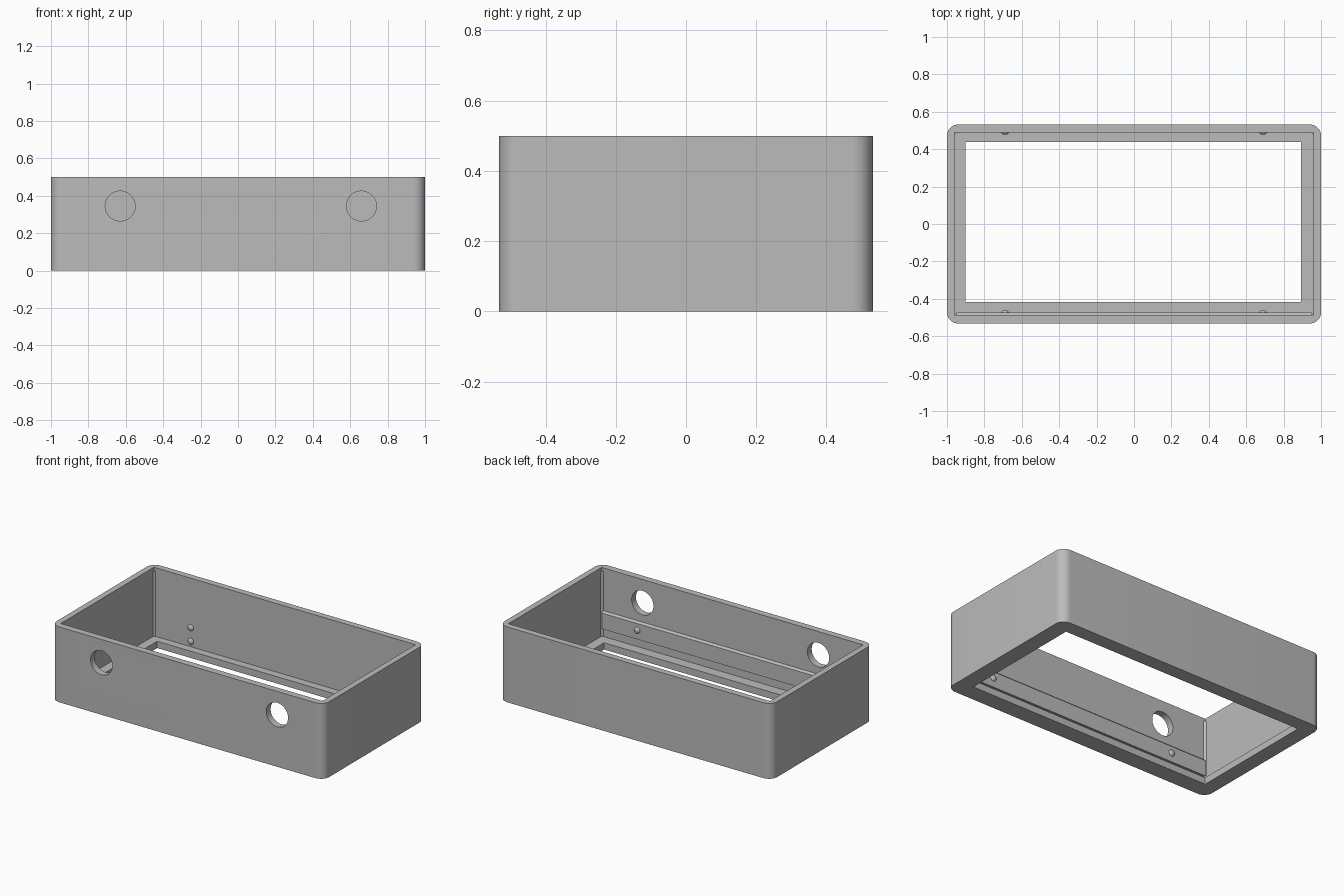
import bpy
import bmesh
from math import pi
from mathutils import Matrix

default = bpy.data.objects.get("Cube")
if default:
    bpy.data.objects.remove(default, do_unlink=True)

HEIGHT, FLOOR = 0.5, 0.045
IN_X, IN_BACK, IN_FRONT = 0.96, 0.49, -0.487
RAIL_FACE = -0.474

grey = bpy.data.materials.new("plain grey")
grey.use_nodes = True
colour = (0.5, 0.5, 0.5, 1)
grey.diffuse_color = colour
grey.node_tree.nodes["Principled BSDF"].inputs["Base Color"].default_value = colour


def make_object(name, bm):
    bmesh.ops.recalc_face_normals(bm, faces=bm.faces)
    mesh = bpy.data.meshes.new(name)
    bm.to_mesh(mesh)
    bm.free()
    mesh.materials.append(grey)
    ob = bpy.data.objects.new(name, mesh)
    bpy.context.collection.objects.link(ob)
    return ob


def activate(ob):
    bpy.ops.object.select_all(action="DESELECT")
    ob.select_set(True)
    bpy.context.view_layer.objects.active = ob


def smooth(ob):
    activate(ob)
    bpy.ops.object.shade_smooth_by_angle(angle=pi / 6)


def box(name, lo, hi, radius=0):
    """Box between two corners, with optional rounded upright edges."""
    bm = bmesh.new()
    bmesh.ops.create_cube(bm, size=1)
    for v in bm.verts:
        v.co = [a if c < 0 else b for c, a, b in zip(v.co, lo, hi)]
    if radius:
        upright = [e for e in bm.edges if abs(e.verts[0].co.z - e.verts[1].co.z) > 0.01]
        bmesh.ops.bevel(bm, geom=upright, offset=radius, segments=10,
                        profile=0.5, affect="EDGES")
    return make_object(name, bm)


def prism(name, profile, axis, start, end):
    """Extrude a 2D profile along x (profile in y, z) or z (profile in x, y)."""
    bm = bmesh.new()
    place = (lambda p, t: (t, *p)) if axis == "x" else (lambda p, t: (*p, t))
    face = bm.faces.new([bm.verts.new(place(p, start)) for p in profile])
    out = bmesh.ops.extrude_face_region(bm, geom=[face])
    moved = [v for v in out["geom"] if isinstance(v, bmesh.types.BMVert)]
    for v in moved:
        v.co["xyz".index(axis)] = end
    return make_object(name, bm)


def cut(target, cutter):
    cutter.hide_render = True
    mod = target.modifiers.new("cut", "BOOLEAN")
    mod.operation = "DIFFERENCE"
    mod.solver = "EXACT"
    mod.object = cutter
    activate(target)
    bpy.ops.object.modifier_apply(modifier=mod.name)
    bpy.data.objects.remove(cutter, do_unlink=True)


# Open tray with rounded corners and a rim around the floor opening
case = box("case", (-1, -0.532, 0), (1, 0.532, HEIGHT), radius=0.06)
cut(case, box("cavity", (-IN_X, IN_FRONT, FLOOR), (IN_X, IN_BACK, 1)))
cut(case, box("floor_opening", (-0.9, -0.417, -1), (0.893, 0.438, 1)))

# Two round holes through the front wall
for x in (-0.63, 0.66):
    bm = bmesh.new()
    bmesh.ops.create_cone(bm, cap_ends=True, segments=48, radius1=0.08,
                          radius2=0.08, depth=0.2,
                          matrix=Matrix.Translation((x, -0.51, 0.345))
                          @ Matrix.Rotation(pi / 2, 4, "X"))
    cut(case, make_object("hole", bm))
smooth(case)

# Raised rail along the inside of the front wall
prism("front_rail", [(IN_FRONT - 0.003, 0.1), (RAIL_FACE, 0.1),
                     (RAIL_FACE, 0.205), (IN_FRONT - 0.003, 0.22)],
      "x", -0.95, 0.95)

# Slim strips in the inner corners
for side, x in (("right", -IN_X), ("left", IN_X)):
    for end, y in (("front", IN_FRONT), ("back", IN_BACK)):
        dx = -0.012 if x > 0 else 0.012
        dy = -0.012 if y > 0 else 0.012
        prism(f"corner_strip_{end}_{side}", [(x, y), (x + dx, y), (x, y + dy)],
              "z", FLOOR, HEIGHT - 0.02)

# Small rounded locating nubs on the inner walls
for side, x in (("right", -0.69), ("left", 0.69)):
    for name, y, z in (("front_nub", RAIL_FACE, 0.16),
                       ("back_upper_nub", IN_BACK, 0.17),
                       ("back_lower_nub", IN_BACK, 0.08)):
        bm = bmesh.new()
        bmesh.ops.create_uvsphere(bm, u_segments=20, v_segments=12, radius=0.021,
                                  matrix=Matrix.Translation((x, y, z))
                                  @ Matrix.Diagonal((1, 0.6, 1, 1)))
        smooth(make_object(f"{name}_{side}", bm))
